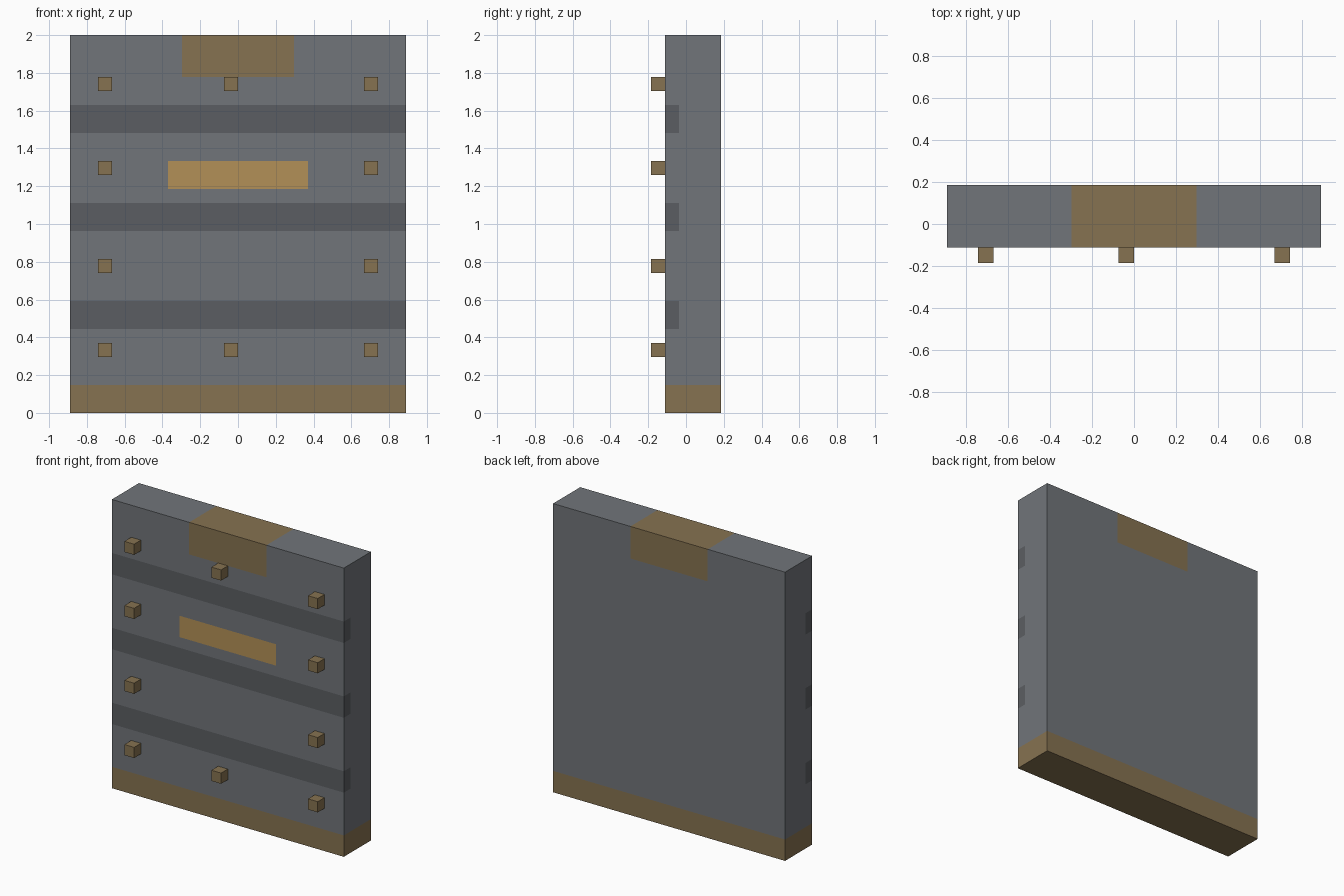
import bpy, bmesh

if "Cube" in bpy.data.objects:
    bpy.data.objects.remove(bpy.data.objects["Cube"])

U = 2 / 27  # block unit: the model is 27 blocks tall


def material(name, rgb):
    m = bpy.data.materials.new(name)
    m.diffuse_color = (*rgb, 1)
    m.use_nodes = True
    m.node_tree.nodes["Principled BSDF"].inputs["Base Color"].default_value = m.diffuse_color
    return m


STONE = material("stone_grey", (0.165, 0.178, 0.193))
DARK = material("dark_grey", (0.105, 0.111, 0.122))
BRONZE = material("bronze", (0.24, 0.17, 0.082))
GOLD = material("gold", (0.45, 0.28, 0.095))


def box(name, x, y, z, mat=None):
    """Box from (min, max) ranges given in block units."""
    bm = bmesh.new()
    bmesh.ops.create_cube(bm, size=1)
    for v in bm.verts:
        v.co = [U * (a + (b - a) * (c + 0.5)) for (a, b), c in zip((x, y, z), v.co)]
    mesh = bpy.data.meshes.new(name)
    bm.to_mesh(mesh)
    bm.free()
    if mat:
        mesh.materials.append(mat)
    ob = bpy.data.objects.new(name, mesh)
    bpy.context.collection.objects.link(ob)
    return ob


FRONT, BACK = -1.5, 2.5
INLAY = (FRONT, FRONT + 1)

# Main slab, standing on the base
slab = box("slab", (-12, 12), (FRONT, BACK), (2, 27), STONE)


def inset(name, x, y, z, mat, grow):
    """Flush inlay, with a matching recess cut in the slab.
    grow pushes the cutter past the open sides: x, front, back, top."""
    gx, gf, gb, gt = grow
    cutter = box(name + "_cutter", (x[0] - gx, x[1] + gx),
                 (y[0] - gf, y[1] + gb), (z[0], z[1] + gt))
    cutter.hide_render = True
    mod = slab.modifiers.new(name, 'BOOLEAN')
    mod.operation, mod.solver, mod.object = 'DIFFERENCE', 'EXACT', cutter
    bpy.context.view_layer.objects.active = slab
    bpy.ops.object.modifier_apply(modifier=mod.name)
    bpy.data.objects.remove(cutter)
    box(name, x, y, z, mat)


# Base strip
box("base", (-12, 12), (FRONT, BACK), (0, 2), BRONZE)

# Dark bands wrapping the front edges
for i, z in enumerate((6, 13, 20)):
    inset(f"band_{i + 1}", (-12, 12), INLAY, (z, z + 2), DARK, (1, 1, 0, 0))

# Gold plate on the front
inset("front_plate", (-5, 5), INLAY, (16, 18), GOLD, (0, 1, 0, 0))

# Bronze clasp through the top edge
inset("top_clasp", (-4, 4), (FRONT, BACK), (24, 27), BRONZE, (0, 1, 1, 1))

# Studs: outer columns on every row, middle column on the first and last rows
for row, z in enumerate((4, 10, 17, 23)):
    for x in ((-10, -1, 9) if row in (0, 3) else (-10, 9)):
        box("stud", (x, x + 1), (FRONT - 1, FRONT), (z, z + 1), BRONZE)
